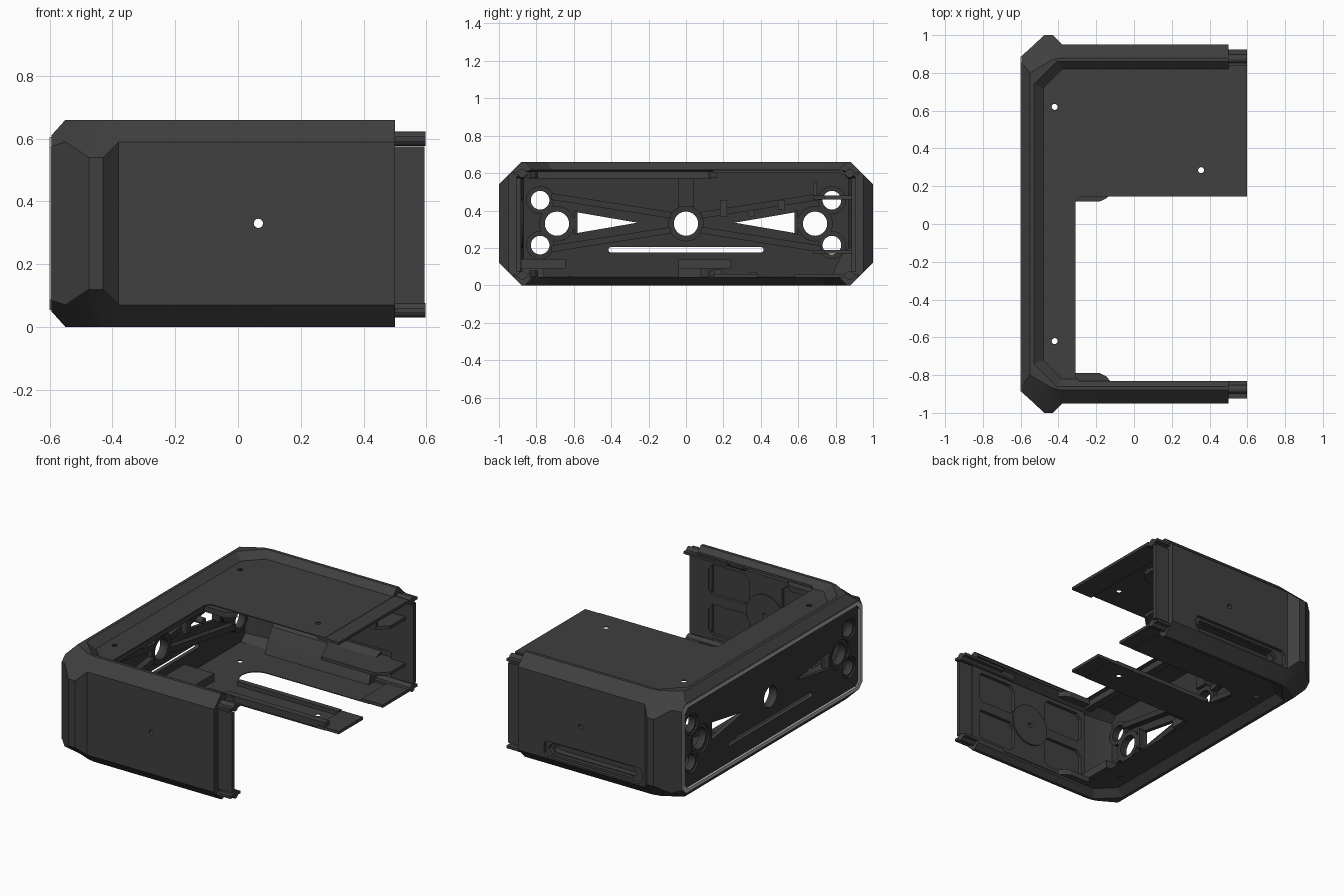
import bpy, bmesh, math

if "Cube" in bpy.data.objects:
    bpy.data.objects.remove(bpy.data.objects["Cube"])

def material(name, v):
    m = bpy.data.materials.new(name)
    m.diffuse_color = (v, v, v, 1)
    m.use_nodes = True
    m.node_tree.nodes["Principled BSDF"].inputs["Base Color"].default_value = m.diffuse_color
    return m

DARK = material("dark grey", 0.05)
INNER = material("inner dark grey", 0.038)
SEAL = material("seal grey", 0.45)
H = 0.66          # overall height
MID = H / 2

def loft(name, rings, mat=DARK):
    """Closed solid through matching rings of 3D points."""
    bm = bmesh.new()
    vs = [[bm.verts.new(p) for p in r] for r in rings]
    n = len(vs[0])
    for a, b in zip(vs, vs[1:]):
        for i in range(n):
            bm.faces.new((a[i], a[(i + 1) % n], b[(i + 1) % n], b[i]))
    bm.faces.new(vs[0])
    bm.faces.new(vs[-1])
    bmesh.ops.recalc_face_normals(bm, faces=bm.faces)
    me = bpy.data.meshes.new(name)
    bm.to_mesh(me)
    bm.free()
    me.materials.append(mat)
    ob = bpy.data.objects.new(name, me)
    bpy.context.collection.objects.link(ob)
    return ob

def place(axis, p, d):
    return {'x': (d, p[0], p[1]), 'y': (p[0], d, p[1]), 'z': (p[0], p[1], d)}[axis]

def prism(name, pts, axis, lo, hi, mat=DARK):
    return loft(name, [[place(axis, p, d) for p in pts] for d in (lo, hi)], mat)

def rect(a0, a1, b0, b1, c=0):
    """Rectangle, with optional corner chamfer."""
    if not c:
        return [(a0, b0), (a1, b0), (a1, b1), (a0, b1)]
    return [(a0 + c, b0), (a1 - c, b0), (a1, b0 + c), (a1, b1 - c),
            (a1 - c, b1), (a0 + c, b1), (a0, b1 - c), (a0, b0 + c)]

def circle(a, b, r, n=24):
    return [(a + r * math.cos(2 * math.pi * i / n), b + r * math.sin(2 * math.pi * i / n)) for i in range(n)]

def slot(a0, a1, b0, b1, n=8):
    """Stadium shape running along the first axis."""
    r, b = (b1 - b0) / 2, (b0 + b1) / 2
    arc = [math.pi / 2 + math.pi * i / n for i in range(n + 1)]
    return [(a0 + r + r * math.cos(t), b + r * math.sin(t)) for t in arc] + \
           [(a1 - r - r * math.cos(t), b - r * math.sin(t)) for t in arc]

def box(name, x0, x1, y0, y1, z0, z1, mat=DARK):
    return prism(name, rect(x0, x1, y0, y1), 'z', z0, z1, mat)

def cut(ob, cutter):
    cutter.hide_render = True
    m = ob.modifiers.new("cut", 'BOOLEAN')
    m.operation, m.solver, m.object = 'DIFFERENCE', 'EXACT', cutter
    bpy.context.view_layer.objects.active = ob
    bpy.ops.object.modifier_apply(modifier=m.name)
    bpy.data.objects.remove(cutter)

def punch(ob, pts, axis, lo, hi):
    cut(ob, prism("cutter", pts, axis, lo, hi))

def bar(name, p, q, w, lo, hi):
    """Rib between two points on the end wall."""
    dy, dz = q[0] - p[0], q[1] - p[1]
    l = math.hypot(dy, dz)
    ny, nz = -dz / l * w / 2, dy / l * w / 2
    return prism(name, [(p[0] + ny, p[1] + nz), (q[0] + ny, q[1] + nz),
                        (q[0] - ny, q[1] - nz), (p[0] - ny, p[1] - nz)], 'x', lo, hi, INNER)

def section(x, y, zc, yt, zb):
    """Eight-sided cross-section, mirrored in y and about mid height."""
    half = [(y, zc), (y, H - zc), (yt, H - zb)]
    return [(x, *p) for p in half] + [(x, -yt, H - zb), (x, -y, H - zc), (x, -y, zc), (x, -yt, zb), (x, yt, zb)]

# Outer shell with corner bumpers
shell = loft("shell", [section(-.595, .89, .085, .855, .05), section(-.55, .93, .07, .80, 0),
                       section(-.475, 1.0, .12, .845, 0), section(-.43, 1.0, .12, .87, 0),
                       section(-.38, .95, .07, .88, 0), section(.5, .95, .07, .88, 0)])
# Inner cavity
cut(shell, loft("cutter", [section(-.56, .87, .09, .83, .05), section(-.40, .905, .08, .84, .045),
                           section(.7, .905, .08, .84, .045)]))

# Recessed top and bottom panels
def recess_ring(y, x, c, z):
    return [(.7, -y, z), (x + c, -y, z), (x, -y + c, z), (x, y - c, z), (x + c, y, z), (.7, y, z)]

for z0, z1 in ((.67, .62), (-.01, .04)):
    zm = H if z0 > .3 else 0
    cut(shell, loft("cutter", [recess_ring(.87, -.54, .12, z0), recess_ring(.86, -.53, .12, zm),
                               recess_ring(.82, -.48, .10, z1)]))
# Large opening through both plates
punch(shell, [(.7, -.83), (-.29, -.83), (-.31, -.81), (-.31, .12), (-.28, .145), (.7, .145)], 'z', -.1, .8)
# Slot in the bottom plate, open at the free end
punch(shell, slot(-.31, .9, .385, .58), 'z', -.1, .1)
# Small screw holes
for x, y in ((-.42, .62), (-.42, -.62), (.355, .285)):
    punch(shell, circle(x, y, .016, 12), 'z', -.1, .8)
punch(shell, circle(.065, MID, .015, 12), 'y', -1.1, 1.1)
# Side pocket on the rear wall, closed by a trough inside
punch(shell, rect(-.36, .32, .08, .18, .02), 'y', .93, 1.1)
punch(shell, rect(-.31, .30, .095, .165, .03), 'y', .85, 1.1)
trough = prism("rear_trough", [(.906, .21), (.85, .19), (.80, .10), (.78, .045), (.906, .045)], 'x', -.36, .36)
punch(trough, slot(-.30, .28, .10, .16), 'y', .865, 1.1)

# End wall: recessed face and openings
punch(shell, rect(-.87, .87, .075, .585, .035), 'x', -.7, -.585)
for y in (-.69, 0, .69):
    punch(shell, circle(y, MID, .065), 'x', -.7, -.4)
for s in (-1, 1):
    punch(shell, circle(s * .69, MID, .09), 'x', -.7, -.575)
    punch(shell, [(s * .26, .335), (s * .58, .39), (s * .58, .28)], 'x', -.7, -.4)
    for z in (.215, .455):
        punch(shell, circle(s * .78, z, .05), 'x', -.7, -.4)
        punch(shell, circle(s * .78, z, .065), 'x', -.7, -.575)
punch(shell, slot(-.415, .415, .175, .205), 'x', -.7, -.4)
# The end wall panel is slightly darker, inside and out
shell.data.materials.append(INNER)
for f in shell.data.polygons:
    if abs(f.normal.x) > .9 and -.59 < f.center.x < -.55:
        f.material_index = 1

# Seal around the end wall
seal = prism("end_seal", rect(-.888, .888, .054, .606, .034), 'x', -.60, -.582, SEAL)
punch(seal, rect(-.866, .866, .076, .584, .03), 'x', -.7, -.5)

# Bosses around the end wall openings
bosses = [(0, MID, .065, .095)]
for s in (-1, 1):
    bosses += [(s * .69, MID, .065, .095), (s * .78, .215, .05, .075), (s * .78, .455, .05, .075)]
for y, z, r, R in bosses:
    b = prism("end_boss", circle(y, z, R), 'x', -.562, -.53, INNER)
    punch(b, circle(y, z, r), 'x', -.7, -.4)
    for y2, z2, r2, _ in bosses:
        if (y2, z2) != (y, z) and math.hypot(y2 - y, z2 - z) < R + r2:
            punch(b, circle(y2, z2, r2), 'x', -.7, -.4)

# Bracing ribs on the end wall
bar("post_rib", (0, .42), (0, .6), .08, -.562, -.51)
for s in (-1, 1):
    bar("upper_rib", (s * .08, .375), (s * .72, .475), .035, -.562, -.52)
    bar("lower_rib", (s * .08, .295), (s * .72, .195), .035, -.562, -.52)
    bar("pin_rib", (s * .59, .27), (s * .59, .40), .02, -.562, -.53)
for y, z, h in ((.2, .41, .09), (.51, .43, .05)):
    box("clip_post", -.562, -.48, y - .018, y + .018, z - h / 2, z + h / 2)
prism("clip_pin", circle(.35, .385, .02, 12), 'x', -.562, -.48)

# Lips and rods at the open end
for s in (-1, 1):
    box("side_lip", .44, .595, min(s * .885, s * .91), max(s * .885, s * .91), .075, .575)
    for z in (.053, .599):
        prism("corner_rod", circle(s * .875, z, .023, 16), 'x', .2, .597)
        box("corner_rail", .3, .597, min(s * .83, s * .925), max(s * .83, s * .925), z - .008, z + .008)
box("top_lip", .45, .597, .145, .84, .60, .618)
box("bottom_tongue", .45, .597, .145, .385, .042, .06)
box("bottom_lip", .45, .597, .58, .84, .042, .06)

# Inside liner of the front wall with pockets and a round pad
liner = box("front_liner", -.36, .5, -.906, -.88, .085, .575)
for x0, x1 in ((-.33, -.05), (.18, .46)):
    for z0, z1 in ((.11, .30), (.36, .55)):
        punch(liner, rect(x0, x1, z0, z1, .03), 'y', -.9, -.8)
pad = prism("round_pad", circle(.065, MID, .13, 32), 'y', -.899, -.872)
# Matching pad on the rear wall
rear = prism("rear_pad", rect(-.36, .5, .23, .43, .03), 'y', .89, .906)
for ob in (liner, pad, rear):
    punch(ob, circle(.065, MID, .015, 12), 'y', -1, 1)

# Gussets and blocks beside the opening
for ya, yb, w0, w1 in ((-.79, -.84, -.88, -.645), (.12, .165, -.04, .24)):
    for z0 in (.045, .575):
        prism("gusset", [(-.32, ya), (-.18, ya), (-.145, ya + (yb - ya) * .35), (-.12, yb), (-.32, yb)], 'z', z0, z0 + .035)
    box("floor_block", -.54, -.33, w0, w1, .09, .14)
    box("floor_block_foot", -.54, -.36, w0, w0 + .12, .045, .09)
box("floor_rail", -.2, .5, .15, .19, .04, .085)
box("floor_ridge", -.25, .45, .345, .38, .04, .07)
box("ceiling_rail", -.38, -.33, -.85, .14, .57, .61)

# Shelves on the rear wall
for z0, z1 in ((.17, .19), (.46, .48)):
    prism("rear_shelf", [(0, .906), (.1, .68), (.48, .68), (.54, .74), (.54, .906)], 'z', z0, z1)
box("shelf_back", .1, .48, .68, .70, .48, .55)

# Smooth round parts while keeping edges sharp
bpy.ops.object.select_all(action='SELECT')
bpy.context.view_layer.objects.active = shell
bpy.ops.object.shade_smooth_by_angle(angle=math.radians(25))
